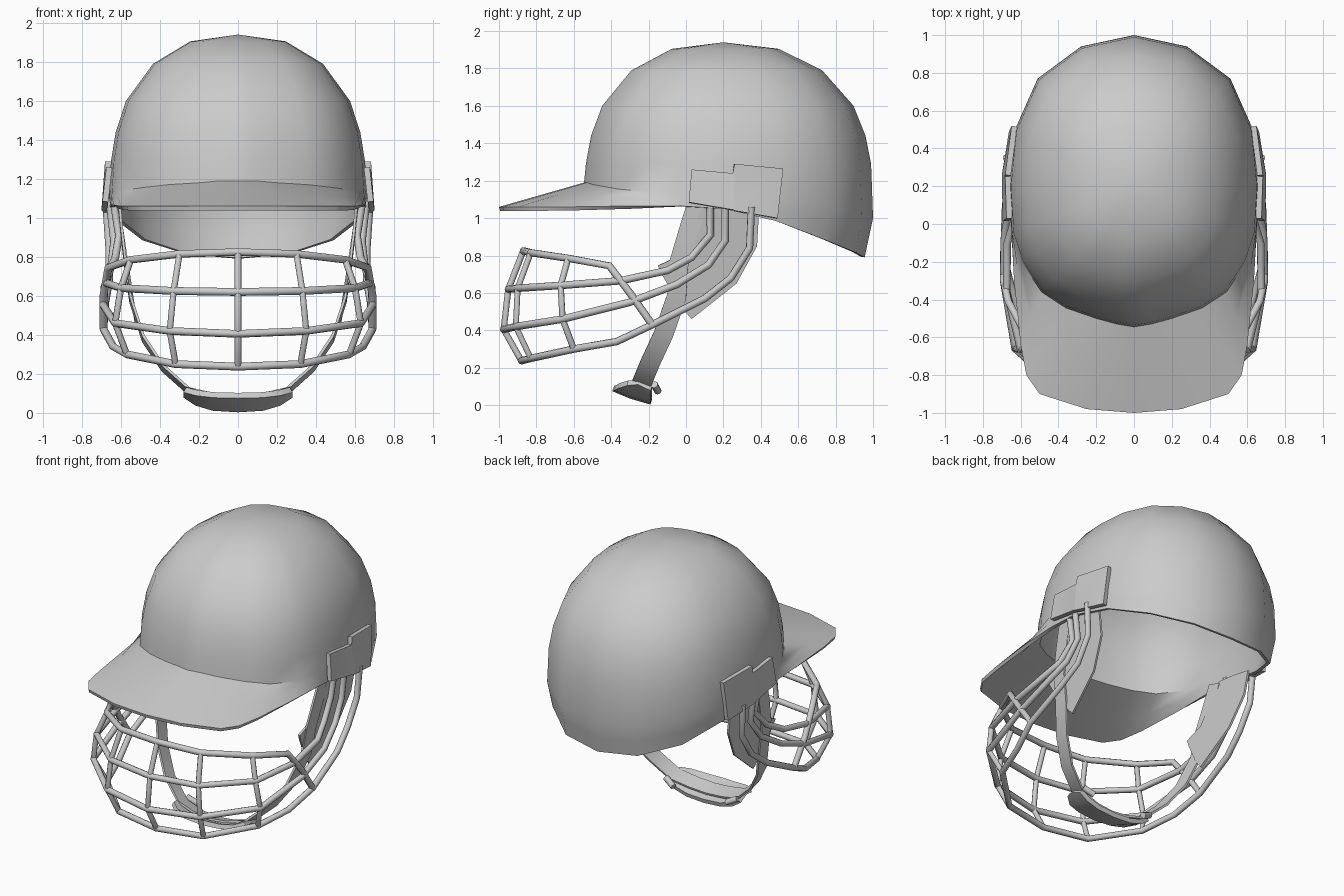
import bpy, bmesh, math

if "Cube" in bpy.data.objects:
    bpy.data.objects.remove(bpy.data.objects["Cube"])


def finish(ob, angle=40):
    """Apply modifiers / curve bevel and shade."""
    bpy.ops.object.select_all(action='DESELECT')
    ob.select_set(True)
    bpy.context.view_layer.objects.active = ob
    bpy.ops.object.convert(target='MESH')
    bpy.ops.object.shade_smooth_by_angle(angle=math.radians(angle))


def sheet(name, cols, thick, offset=-1, angle=40):
    """Skin columns of points (x >= 0), mirror across x and thicken."""
    bm = bmesh.new()
    vs = [[bm.verts.new(p) for p in c] for c in cols]
    for a, b in zip(vs, vs[1:]):
        for r in range(len(a) - 1):
            bm.faces.new((a[r], b[r], b[r + 1], a[r + 1]))
    bmesh.ops.remove_doubles(bm, verts=bm.verts, dist=1e-4)
    me = bpy.data.meshes.new(name)
    bm.to_mesh(me)
    bm.free()
    ob = bpy.data.objects.new(name, me)
    bpy.context.collection.objects.link(ob)
    m = ob.modifiers.new("mirror", 'MIRROR')
    m.use_clip = True
    m.merge_threshold = 0.0005
    s = ob.modifiers.new("solid", 'SOLIDIFY')
    s.thickness = thick
    s.offset = offset
    finish(ob, angle)


def wire(name, pts, r=0.02, mirror=False, closed_half=False):
    """Round bar through points; closed_half reflects the path over x = 0."""
    if closed_half:
        pts = [(-x, y, z) for x, y, z in pts[:0:-1]] + list(pts)
    sides = (1, -1) if mirror else (1,)
    cu = bpy.data.curves.new(name, 'CURVE')
    cu.dimensions = '3D'
    cu.bevel_depth = r
    cu.bevel_resolution = 2
    cu.use_fill_caps = True
    for s in sides:
        sp = cu.splines.new('POLY')
        sp.points.add(len(pts) - 1)
        for q, (x, y, z) in zip(sp.points, pts):
            q.co = (s * x, y, z, 1)
    ob = bpy.data.objects.new(name, cu)
    bpy.context.collection.objects.link(ob)
    finish(ob, 50)


# Shell: dome columns run back to front, last row is the lower rim or the peak edge
join = [(0, 1, 1.0), (.28, .94, 1.02), (.51, .77, 1.06), (.63, .5, 1.1), (.66, .2, 1.15),
        (.645, -.05, 1.15), (.595, -.2, 1.14), (.49, -.36, 1.155), (.36, -.445, 1.17),
        (.2, -.5, 1.18), (.09, -.53, 1.19), (0, -.545, 1.19)]
rim = [(0, .955, .79), (.27, .91, .815), (.49, .74, .885), (.62, .48, .985), (.655, .2, 1.05),
       (.65, -.03, 1.065), (.635, -.3, 1.065), (.6, -.64, 1.06), (.57, -.8, 1.06),
       (.5, -.9, 1.06), (.25, -.98, 1.06), (0, -1, 1.06)]
levels = [(1.94, 0), (1.905, .37), (1.79, .66), (1.6, .87), (1.44, .95), (1.29, .987)]
cols = []
for j, o in zip(join, rim):
    col = [(j[0] * f, .2 + (j[1] - .2) * f, z) for z, f in levels]
    mid = tuple((a + b) / 2 for a, b in zip(j, o))
    cols.append(col + [j, mid, o])
sheet("helmet_shell", cols, 0.022)

# Side mounting plates with a stepped top edge
sheet("side_plate", [[(.648, .52, 1.265), (.662, .49, 1.0)], [(.682, .26, 1.29), (.70, .26, 1.04)],
                     [(.682, .25, 1.24), (.70, .25, 1.045)], [(.675, .03, 1.26), (.695, .015, 1.085)]],
      0.03, angle=25)

# Face guard: horizontal bars, the lower three run back up to the plates
bars = [
    [(0, -.87, .825), (.3, -.83, .815), (.55, -.63, .785), (.665, -.41, .745), (.69, -.3, .6), (.69, -.18, .43)],
    [(0, -.95, .62), (.33, -.9, .625), (.6, -.67, .64), (.675, -.35, .665), (.67, -.1, .72),
     (.63, .03, .79), (.61, .13, .91), (.64, .13, 1.1)],
    [(0, -.975, .405), (.35, -.91, .42), (.63, -.66, .46), (.69, -.3, .55), (.685, -.05, .645),
     (.65, .12, .75), (.635, .21, .88), (.66, .21, 1.1)],
    [(0, -.88, .237), (.32, -.83, .25), (.57, -.6, .3), (.64, -.37, .34), (.69, -.18, .43),
     (.68, .1, .57), (.66, .24, .68), (.66, .34, .84), (.675, .35, 1.06)]]
for i, b in enumerate(bars):
    wire("guard_bar_%d" % (i + 1), b, closed_half=True)

# Face guard: uprights through the bars
wire("guard_upright_centre", [b[0] for b in bars], 0.017)
for k, name in ((1, "inner"), (2, "outer")):
    wire("guard_upright_" + name, [b[k] for b in bars], 0.017, mirror=True)

# Ear flaps of the harness
flap = [((.39, 1.03), (.38, .85)), ((.25, 1.06), (.27, .65)), ((.1, 1.08), (.03, .46)),
        ((-.03, .8), (-.03, .53)), ((-.15, .745), (-.13, .7))]
fx = lambda z: .53 + .09 * (z - .46) / .6
sheet("ear_flap", [[(fx(z), y, z) for y, z in pair] for pair in flap], 0.014, angle=25)

# Chin strap ribbon
path = [(.61, .06, 1.08), (.595, .01, .92), (.575, -.04, .75), (.55, -.05, .58), (.485, -.12, .38),
        (.385, -.19, .23), (.25, -.24, .11), (.12, -.26, .08), (0, -.265, .07)]
sheet("chin_strap", [[(x, y + .05, z - .015), (x, y - .05, z + .015)] for x, y, z in path],
      0.014, 0)

# Chin cup
cup = [(0, 0, 0), (.13, .01, .008), (.22, .03, .035), (.28, .08, .075)]
section = [(-.395, .075), (-.3, .035), (-.19, .003)]
sheet("chin_cup", [[(x, y + dy * (-y - .19) * 5, z + dz * (1 if y > -.35 else .4))
                    for y, z in section] for x, dy, dz in cup], 0.03, 1)

# Strap buckles
wire("strap_buckle", [(.2, -.15, .075), (.27, -.17, .11)], 0.02, mirror=True)
